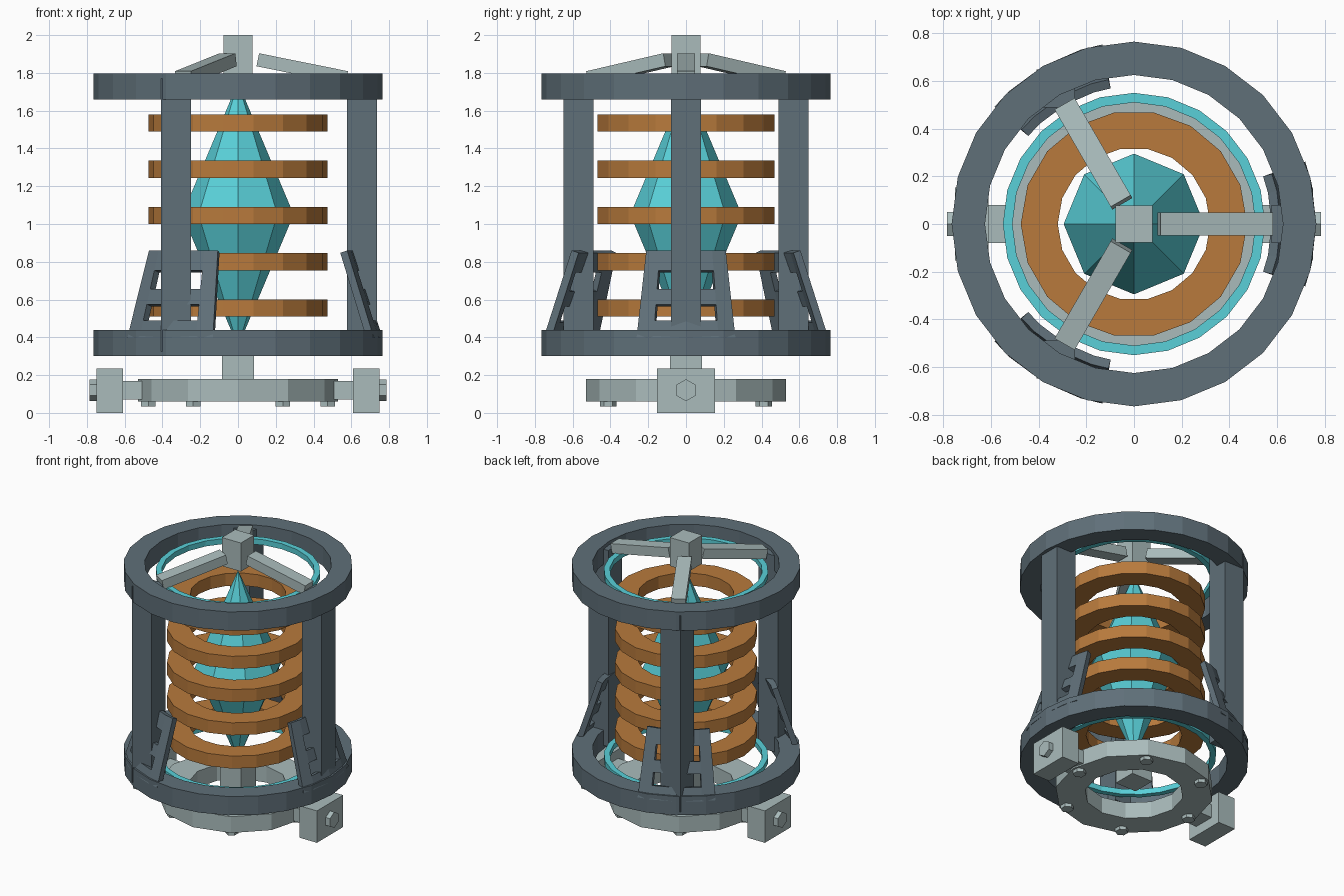
import bpy, bmesh, math
from mathutils import Matrix, Vector

if "Cube" in bpy.data.objects:
    bpy.data.objects.remove(bpy.data.objects["Cube"])


def material(name, rgb):
    m = bpy.data.materials.new(name)
    m.diffuse_color = (*rgb, 1.0)
    m.use_nodes = True
    m.node_tree.nodes["Principled BSDF"].inputs["Base Color"].default_value = m.diffuse_color
    return m


SLATE = material("slate metal", (0.115, 0.160, 0.190))
STEEL = material("pale steel", (0.40, 0.50, 0.50))
COPPER = material("copper", (0.48, 0.195, 0.045))
CYAN = material("cyan glow", (0.10, 0.63, 0.69))


def finish(name, bm, mat):
    bmesh.ops.recalc_face_normals(bm, faces=bm.faces)
    me = bpy.data.meshes.new(name)
    bm.to_mesh(me)
    bm.free()
    me.materials.append(mat)
    ob = bpy.data.objects.new(name, me)
    bpy.context.collection.objects.link(ob)
    return ob


def box(name, center, size, mat, pre=None, turn=0.0):
    """Box, optionally tilted by pre, placed at center and turned about z."""
    bm = bmesh.new()
    bmesh.ops.create_cube(bm, size=1.0)
    m = Matrix.Rotation(turn, 4, 'Z') @ Matrix.Translation(center)
    if pre:
        m = m @ pre
    bm.transform(m @ Matrix.Diagonal((*size, 1.0)))
    return finish(name, bm, mat)


def lathe(name, profile, sides, mat, closed=True):
    """Faceted solid from (radius, z) points swept around z."""
    bm = bmesh.new()
    vs = [bm.verts.new((r, 0, z)) for r, z in profile]
    pairs = zip(vs, vs[1:] + vs[:1]) if closed else zip(vs, vs[1:])
    edges = [bm.edges.new(p) for p in pairs]
    bmesh.ops.spin(bm, geom=vs + edges, axis=(0, 0, 1), cent=(0, 0, 0),
                   angle=math.tau, steps=sides, use_merge=True)
    bmesh.ops.remove_doubles(bm, verts=bm.verts, dist=1e-4)
    return finish(name, bm, mat)


def ring(name, outer, inner, z0, z1, sides, mat):
    return lathe(name, [(inner, z0), (outer, z0), (outer, z1), (inner, z1)], sides, mat)


def hex_bolt(name, center, radius, depth, mat, rot=None):
    bm = bmesh.new()
    bmesh.ops.create_cone(bm, cap_ends=True, segments=6, radius1=radius,
                          radius2=radius, depth=depth)
    m = Matrix.Translation(center)
    bm.transform(m @ rot if rot else m)
    return finish(name, bm, mat)


def bracket(name, turn):
    """Flared curved plate with two rows of windows."""
    angles = [-20, -13, 0, 13, 20]
    heights = [0.40, 0.49, 0.575, 0.655, 0.755, 0.86]
    bm = bmesh.new()
    grid = []
    for z in heights:
        r = 0.615 + (0.86 - z) * 0.325
        grid.append([bm.verts.new((r * math.cos(turn + math.radians(a)),
                                   r * math.sin(turn + math.radians(a)), z))
                     for a in angles])
    for row in range(5):
        for col in range(4):
            if row in (1, 3) and col in (1, 2):
                continue
            bm.faces.new((grid[row][col], grid[row][col + 1],
                          grid[row + 1][col + 1], grid[row + 1][col]))
    me = bpy.data.meshes.new(name)
    bm.to_mesh(me)
    bm.free()
    me.materials.append(SLATE)
    ob = bpy.data.objects.new(name, me)
    bpy.context.collection.objects.link(ob)
    mod = ob.modifiers.new("thickness", 'SOLIDIFY')
    mod.thickness = 0.04
    mod.offset = -1


# Cage rings and the thin glowing rings inside them
for label, z in (("lower", 0.3), ("upper", 1.66)):
    ring(label + "_cage_ring", 0.765, 0.625, z, z + 0.138, 24, SLATE)
    ring(label + "_glow_ring", 0.55, 0.51, z + 0.05, z + 0.09, 24, CYAN)

# Columns, brackets and top arms, three of each
for i in range(3):
    a = i * math.tau / 3
    box(f"column_{i}", (0.657 * math.cos(a), 0.657 * math.sin(a), 1.048),
        (0.16, 0.16, 1.446), SLATE)
    bracket(f"bracket_{i}", a)
    box(f"top_arm_{i}", (0.34, 0, 1.822), (0.48, 0.097, 0.07), STEEL,
        Matrix.Rotation(math.radians(11.4), 4, 'Y'), a)
box("top_hub", (0, 0, 1.895), (0.155, 0.155, 0.21), STEEL)

# Coil rings around the crystal
for i in range(5):
    z = 0.555 + 0.245 * i
    ring(f"coil_{i}", 0.475, 0.32, z - 0.046, z + 0.046, 18, COPPER)
lathe("crystal", [(0, 0.35), (0.295, 1.05), (0, 1.75)], 8, CYAN, closed=False)

# Base ring, centre post and underside bolts
ring("base_ring", 0.53, 0.33, 0.06, 0.18, 12, STEEL)
box("centre_post", (0, 0, 0.25), (0.172, 0.172, 0.2), STEEL)
for i in range(6):
    a = i * math.tau / 6
    hex_bolt(f"base_bolt_{i}", (0.475 * math.cos(a), 0.475 * math.sin(a), 0.05),
             0.044, 0.03, STEEL)

# Side clamps with link arm and hex bolt
for label, s in (("left", -1), ("right", 1)):
    box(label + "_clamp", (s * 0.68, 0, 0.118), (0.14, 0.305, 0.235), STEEL)
    box(label + "_link", (s * 0.56, 0, 0.12), (0.14, 0.16, 0.10), STEEL)
    # hexagon corners point along y
    rot = Matrix.Rotation(math.pi / 2, 4, 'Y') @ Matrix.Rotation(math.pi / 2, 4, 'Z')
    hex_bolt(label + "_clamp_bolt", (s * 0.76, 0, 0.12), 0.058, 0.05, STEEL, rot)
